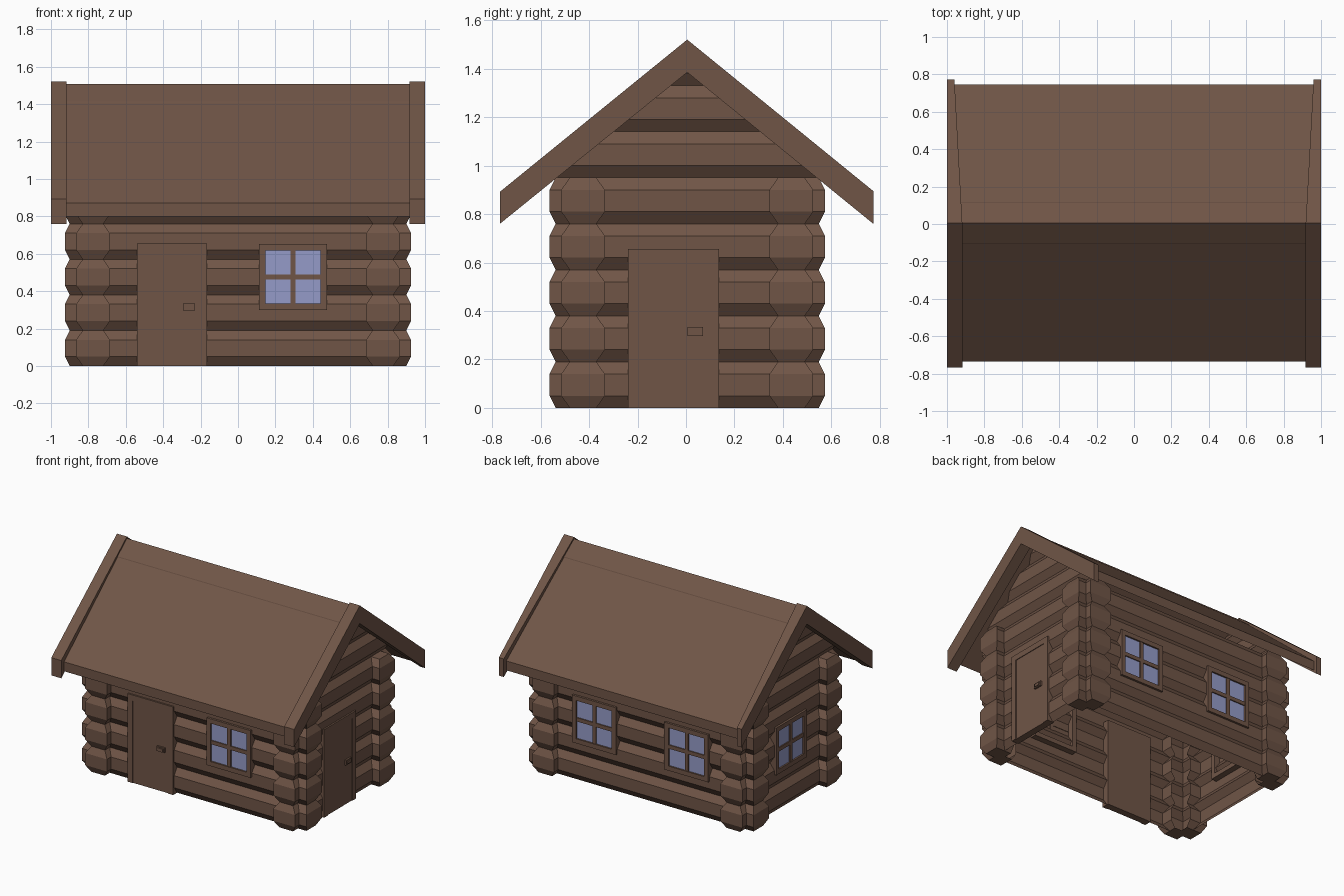
import bpy, bmesh, math
from mathutils import Matrix, Vector

if "Cube" in bpy.data.objects:
    bpy.data.objects.remove(bpy.data.objects["Cube"])


def material(name, rgb):
    m = bpy.data.materials.new(name)
    m.diffuse_color = (*rgb, 1)
    m.use_nodes = True
    m.node_tree.nodes["Principled BSDF"].inputs["Base Color"].default_value = m.diffuse_color
    return m


WOOD = material("brown_wood", (0.162, 0.091, 0.062))
GLASS = material("blue_glass", (0.30, 0.33, 0.58))
SHIFT = .005  # the house sits slightly behind the centre line


def finish(bm, name, mat, angle=0, recalc=True):
    if recalc:
        bmesh.ops.recalc_face_normals(bm, faces=bm.faces)
    bm.transform(Matrix.Translation((0, SHIFT, 0)) @ Matrix.Rotation(math.radians(angle), 4, 'Z'))
    me = bpy.data.meshes.new(name)
    bm.to_mesh(me)
    bm.free()
    me.materials.append(mat)
    ob = bpy.data.objects.new(name, me)
    bpy.context.collection.objects.link(ob)
    return ob


def loft(bm, rings):
    """Closed solid through a list of equal-length rings."""
    vs = [[bm.verts.new(p) for p in r] for r in rings]
    n = len(vs[0])
    for a, b in zip(vs, vs[1:]):
        for i in range(n):
            j = (i + 1) % n
            bm.faces.new((a[i], a[j], b[j], b[i]))
    bm.faces.new(vs[0])
    bm.faces.new(vs[-1])


def box(bm, x0, x1, y0, y1, z0, z1):
    loft(bm, [[(x, y0, z0), (x, y1, z0), (x, y1, z1), (x, y0, z1)] for x in (x0, x1)])


# Octagonal logs: the wall is a shell of outer facets, only the ends are whole logs
P = 0.19
OCT = [(-.09, -.045), (-.055, -.095), (.055, -.095), (.09, -.045),
       (.09, .045), (.055, .095), (-.055, .095), (-.09, .045)]
OUTER, INNER, BOTTOM, TOP = (6, 7, 0), (2, 3, 4), (1,), (5,)


def face_out(bm, vs, centre):
    f = bm.faces.new(vs)
    f.normal_update()
    if f.normal.dot(f.calc_center_median() - centre) < 0:
        f.normal_flip()


def log(bm, half, cross, dist, row):
    z = P * (row + .5)
    whole = INNER + (BOTTOM if row == 0 else ()) + (TOP if row == 4 else ())
    rings = []
    for x in (-half, -cross, cross, half):
        pull = .025 if abs(x) == half else 0
        rings.append([bm.verts.new((x - math.copysign(pull if abs(c) > .09 else 0, x),
                                    -dist + a, z + c)) for a, c in OCT])
    for k in range(3):
        r, q = rings[k], rings[k + 1]
        mid = Vector(((-1, 0, 1)[k] * (half + cross) / 2, -dist, z))
        for i in OUTER + (whole if k != 1 and row < 5 else ()):
            j = (i + 1) % 8
            face_out(bm, (r[i], r[j], q[j], q[i]), mid)
    if row < 5:  # end caps slope back at top and bottom
        for r in (rings[0], rings[3]):
            for idx in ((0, 3, 4, 7), (0, 1, 2, 3), (7, 4, 5, 6)):
                face_out(bm, [r[i] for i in idx], Vector((0, -dist, z)))


def log_wall(name, half, cross, dist, angle, gable):
    bm = bmesh.new()
    for row in range(8 if gable else 5):
        log(bm, half, cross, dist, row)
    if gable:  # trim the gable logs to the roof slope
        for s in (-1, 1):
            bmesh.ops.bisect_plane(bm, geom=bm.verts[:] + bm.edges[:] + bm.faces[:],
                                   plane_co=Vector((0, 0, 1.44)),
                                   plane_no=Vector((s * .86, 0, 1)), clear_outer=True)
    loose = [v for v in bm.verts if not v.link_faces]
    bmesh.ops.delete(bm, geom=loose, context='VERTS')
    finish(bm, name, WOOD, angle, False)


FRONT, RIGHT, BACK, LEFT = 0, 90, 180, -90
log_wall("front_log_wall", .925, .775, .43, FRONT, False)
log_wall("back_log_wall", .925, .775, .43, BACK, False)
log_wall("right_log_wall", .568, .43, .775, RIGHT, True)
log_wall("left_log_wall", .568, .43, .775, LEFT, True)


def window(name, u, z, dist, angle):
    w, h, t, m = .181, .176, .034, .014
    f0, f1 = -dist - .106, -dist - .045
    bm = bmesh.new()
    for s in (-1, 1):
        a, b = sorted((u + s * w, u + s * (w - t)))
        box(bm, a, b, f0, f1, z - h, z + h)
        a, b = sorted((z + s * h, z + s * (h - t)))
        box(bm, u - w + t, u + w - t, f0, f1, a, b)
    box(bm, u - m, u + m, f0 + .004, f0 + .02, z - h + t, z + h - t)
    box(bm, u - w + t, u + w - t, f0 + .004, f0 + .02, z - m, z + m)
    finish(bm, name + "_frame", WOOD, angle)
    bm = bmesh.new()
    c = [(-1, -1), (1, -1), (1, 1), (-1, 1)]
    bm.faces.new([bm.verts.new((u + i * (w - t), f0 + .012, z + j * (h - t))) for i, j in c])
    finish(bm, name + "_glass", GLASS, angle, False)


window("front_window", .294, .476, .43, FRONT)
window("back_window_a", .38, .47, .43, BACK)
window("back_window_b", -.38, .47, .43, BACK)
window("left_window", -.01, .476, .775, LEFT)


def door(name, u, dist, angle):
    w, h, t = .1875, .655, .042
    f0, f1 = -dist - .102, -dist - .045
    bm = bmesh.new()
    box(bm, u - w, u - w + t, f0, f1, 0, h)
    box(bm, u + w - t, u + w, f0, f1, 0, h)
    box(bm, u - w + t, u + w - t, f0, f1, h - t, h)
    box(bm, u - w + t, u + w - t, f0 + .005, f1, 0, h - t)
    finish(bm, name, WOOD, angle)
    # handle: small block with a raised middle
    bm = bmesh.new()
    a, b = u + .058, u + .122
    box(bm, a, b, f0 - .008, f0 + .008, .297, .333)
    box(bm, a + .01, b - .01, f0 - .014, f0 - .006, .305, .325)
    finish(bm, name + "_handle", WOOD, angle)


door("front_door", -.353, .43, FRONT)
door("right_door", -.056, .775, RIGHT)

# Roof: folded panel with a slim ridge cap step, under taller gable boards
bm = bmesh.new()
half_prof = [(.11, 1.415), (.112, 1.409), (.74, .87), (.74, .80)]
prof = [(-y, z) for y, z in reversed(half_prof)] + [(0, 1.507)] + half_prof + [(0, 1.43)]
loft(bm, [[(x, y, z) for y, z in prof] for x in (-.965, .965)])
finish(bm, "roof_panel", WOOD)

board = [(-.773, .76), (-.773, .892), (0, 1.52), (.768, .895), (.768, .76), (0, 1.385)]
for s, side in ((-1, "left"), (1, "right")):
    bm = bmesh.new()
    loft(bm, [[(s, y, z) for y, z in board],
              [(s * (.96 if y > .1 else .918), y, z) for y, z in board]])
    finish(bm, side + "_gable_board", WOOD)
